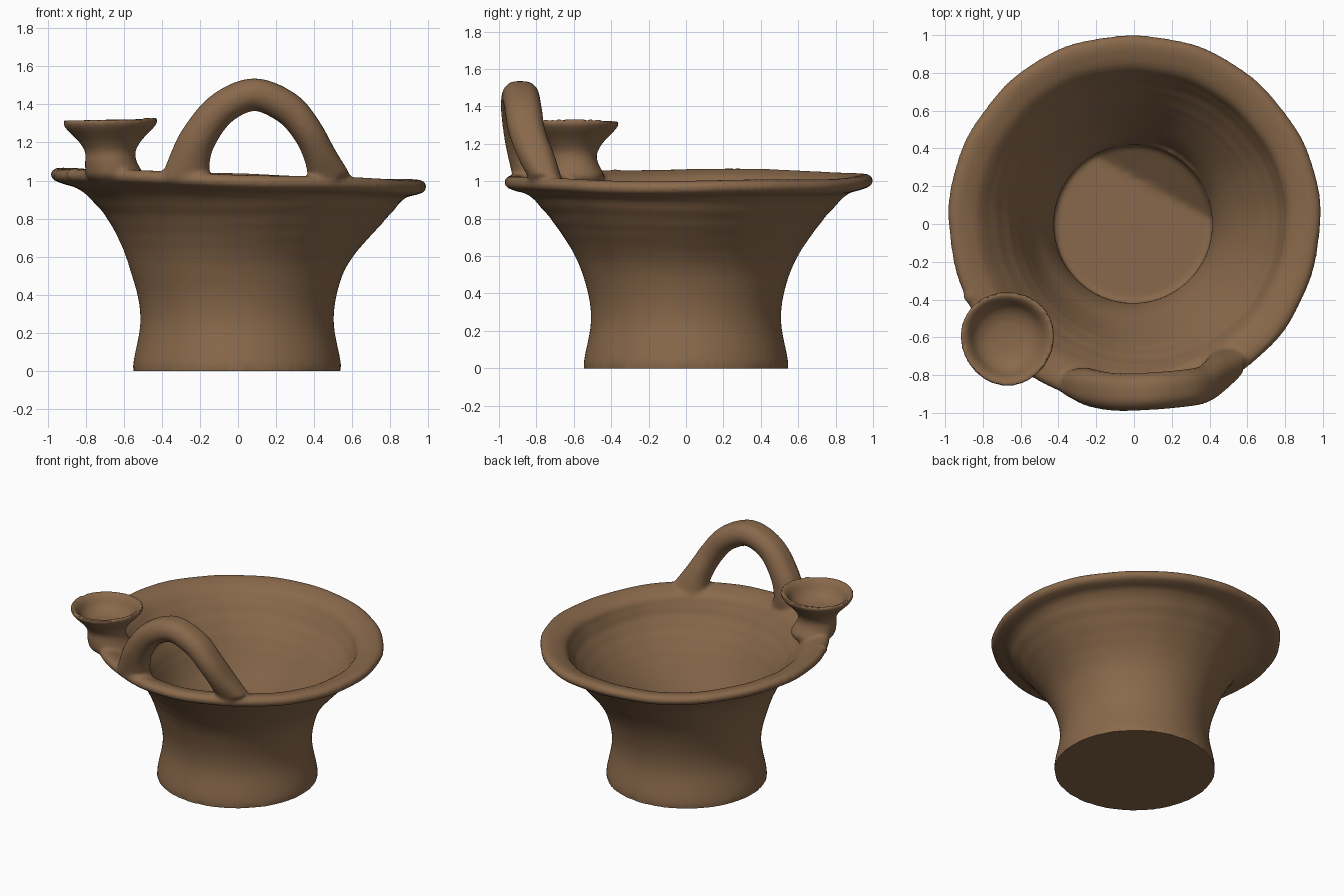
import bpy, bmesh, math
from mathutils import Vector

if "Cube" in bpy.data.objects:
    bpy.data.objects.remove(bpy.data.objects["Cube"])

clay = bpy.data.materials.new("brown clay")
clay.diffuse_color = (0.25, 0.14, 0.07, 1)
clay.use_nodes = True
clay.node_tree.nodes["Principled BSDF"].inputs["Base Color"].default_value = clay.diffuse_color


def spline(pts, steps):
    """Catmull-Rom curve through points of any dimension."""
    out = []
    for i in range(len(pts) - 1):
        p0, p1 = pts[max(i - 1, 0)], pts[i]
        p2, p3 = pts[i + 1], pts[min(i + 2, len(pts) - 1)]
        for s in range(steps):
            t = s / steps
            out.append([0.5 * (2 * b + (c - a) * t + (2 * a - 5 * b + 4 * c - d) * t * t
                               + (3 * b - a - 3 * c + d) * t ** 3)
                        for a, b, c, d in zip(p0, p1, p2, p3)])
    out.append(list(pts[-1]))
    return out


def skin(name, rings):
    """Closed tube through rings of points, capped at both ends."""
    bm = bmesh.new()
    vs = [[bm.verts.new(p) for p in ring] for ring in rings]
    n = len(vs[0])
    for a, b in zip(vs, vs[1:]):
        for j in range(n):
            k = (j + 1) % n
            bm.faces.new((a[j], a[k], b[k], b[j]))
    bm.faces.new(vs[0][::-1])
    bm.faces.new(vs[-1])
    bmesh.ops.recalc_face_normals(bm, faces=bm.faces)
    me = bpy.data.meshes.new(name)
    bm.to_mesh(me)
    bm.free()
    me.materials.append(clay)
    ob = bpy.data.objects.new(name, me)
    bpy.context.collection.objects.link(ob)
    return ob


def lathe(name, prof, shape, n):
    return skin(name, [[shape(r, z, 2 * math.pi * j / n) for j in range(n)] for r, z in prof])


# Bowl: flared outer wall, thick lip, inner wall and floor
outer = spline([(0.548, 0.0), (0.542, 0.06), (0.508, 0.25), (0.528, 0.42), (0.595, 0.6),
                (0.715, 0.78), (0.81, 0.89), (0.865, 0.937), (0.925, 0.953), (0.972, 0.972),
                (0.985, 1.005), (0.955, 1.033), (0.89, 1.025), (0.81, 0.985), (0.735, 0.87),
                (0.635, 0.72), (0.54, 0.55), (0.46, 0.4), (0.42, 0.27), (0.425, 0.16)], 5)
outer += [(0.41, 0.135)] + [(0.4 - 0.04 * k, 0.133) for k in range(10)] + [(0.01, 0.135)]


def bowl_shape(r, z, a):
    up = min(max((z - 0.5) / 0.5, 0), 1)
    if 0.2 < z < 0.95:
        r += 0.003 * math.sin(z * 75 + math.sin(a * 2)) * up
    r += up * (0.004 * math.sin(3 * a + 1) + 0.003 * math.sin(7 * a) + 0.002 * math.sin(17 * a))
    # walls lean to the right below the lip
    lean = 0.035 * max(0, math.sin(math.pi * min(max((z - 0.5) / 0.48, 0), 1) ** 1.6))
    x, y = r * math.cos(a) - 0.005 * (1 - up) + lean, r * math.sin(a) + 0.018 * up
    if z < 0.2 and r < 0.45:      # floor rises towards the back right
        z += max(0, 0.48 * x + 0.88 * y - 0.22) * 0.8
    z += up * (-0.033 * x + 0.004 * math.sin(5 * a))
    return (x, y, z)


bowl = lathe("bowl", outer, bowl_shape, 128)

# Small cup standing on the lip
cup_prof = spline([(0.12, 0.99), (0.15, 1.03), (0.137, 1.09), (0.132, 1.15), (0.167, 1.21),
                   (0.23, 1.275), (0.25, 1.308), (0.238, 1.325), (0.205, 1.3),
                   (0.165, 1.24), (0.1, 1.205), (0.01, 1.195)], 4)


def cup_shape(r, z, a):
    r *= 1 + 0.015 * math.sin(3 * a)
    x, y = r * math.cos(a), r * math.sin(a)
    lean = 0.03 * max(0, (1.1 - z) / 0.1)     # foot drawn in onto the lip
    return (x - 0.67 + lean, y - 0.605 + lean, z + 0.03 * x)


cup = lathe("cup", cup_prof, cup_shape, 48)

# Arched handle: x, y, z, half thickness, half width along y
path = spline([(-0.27, -0.845, 1.0, 0.15, 0.075), (-0.265, -0.85, 1.08, 0.118, 0.09),
               (-0.215, -0.87, 1.22, 0.1, 0.1), (-0.09, -0.89, 1.38, 0.092, 0.1),
               (0.085, -0.885, 1.455, 0.09, 0.1), (0.26, -0.87, 1.385, 0.09, 0.1),
               (0.365, -0.85, 1.265, 0.085, 0.1), (0.435, -0.8, 1.13, 0.09, 0.1),
               (0.485, -0.745, 1.0, 0.12, 0.085)], 6)
rings = []
for i, (x, y, z, th, w) in enumerate(path):
    t = Vector(path[min(i + 1, len(path) - 1)][:3]) - Vector(path[max(i - 1, 0)][:3])
    out = t.cross(Vector((0, 1, 0))).normalized()
    ring = []
    for j in range(24):
        a = 2 * math.pi * j / 24
        groove = 1 - 0.1 * max(0, math.sin(a)) ** 12
        ring.append(Vector((x, y, z)) + out * th * math.sin(a) * groove
                    + Vector((0, 1, 0)) * w * math.cos(a))
    rings.append(ring)
handle = skin("handle", rings)

# Small clay lump on the lip beside the cup
lump = lathe("lump", [(0.045 * math.sin(t), 1.03 - 0.035 * math.cos(t))
                      for t in [0.05 + k * 0.38 for k in range(9)]],
             lambda r, z, a: (r * math.cos(a) - 0.86, r * math.sin(a) - 0.38, z), 16)

# Fuse all clay parts into one skin with soft joints
bpy.ops.object.select_all(action='DESELECT')
for ob in (bowl, cup, handle, lump):
    ob.select_set(True)
bpy.context.view_layer.objects.active = bowl
bpy.ops.object.join()
bowl.name = "clay_vessel"
rm = bowl.modifiers.new("fuse", 'REMESH')
rm.mode = 'VOXEL'
rm.voxel_size = 0.014
sm = bowl.modifiers.new("soften", 'SMOOTH')
sm.factor = 0.5
sm.iterations = 5
for m in ("fuse", "soften"):
    bpy.ops.object.modifier_apply(modifier=m)

# Flat underside
for v in bowl.data.vertices:
    if v.co.z < 0.012:
        v.co.z = 0
if not bowl.data.materials:
    bowl.data.materials.append(clay)
bpy.ops.object.shade_smooth_by_angle(angle=math.radians(50))
